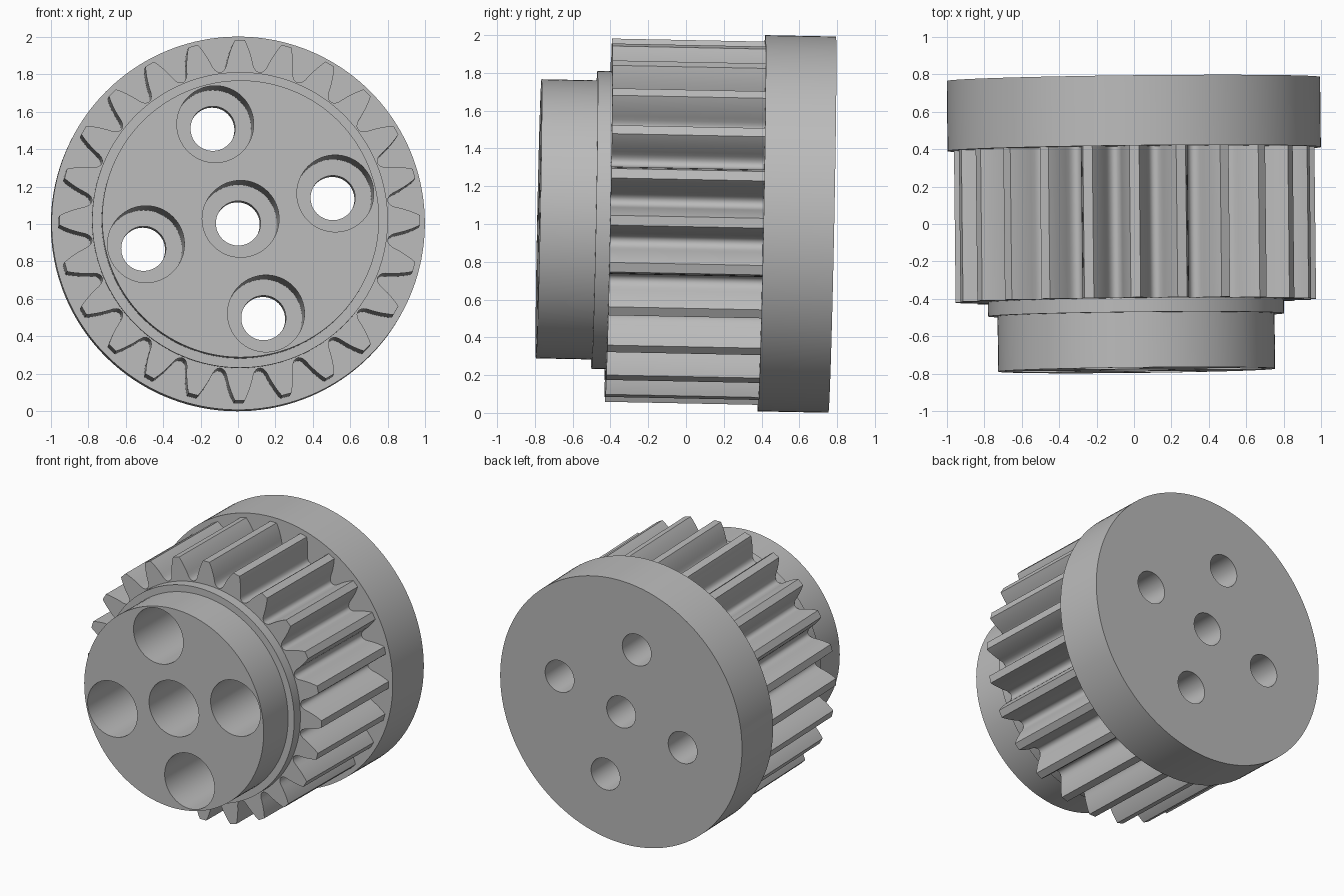
import bpy, bmesh, math
from mathutils import Matrix, Euler

cube = bpy.data.objects.get("Cube")
if cube:
    bpy.data.objects.remove(cube, do_unlink=True)

grey = bpy.data.materials.new("machined grey")
grey.use_nodes = True
colour = (0.5, 0.5, 0.5, 1)
grey.diffuse_color = colour
grey.node_tree.nodes["Principled BSDF"].inputs["Base Color"].default_value = colour

# The shaft leans very slightly off the y axis
PLACE = Matrix.Translation((0.0055, 0, 1.012)) @ Euler((-0.02, 0, 0.011)).to_matrix().to_4x4()


def circle(radius, sides, cx=0.0, cz=0.0):
    turn = 2 * math.pi / sides
    return [(cx + radius * math.cos(i * turn), cz + radius * math.sin(i * turn)) for i in range(sides)]


def gear_outline(teeth):
    # radius and half width of one tooth flank, root to tip
    flank = [(0.797, 0.098), (0.802, 0.088), (0.812, 0.079), (0.828, 0.072),
             (0.85, 0.067), (0.88, 0.059), (0.91, 0.049), (0.94, 0.037), (0.962, 0.026)]
    tooth = [(r, -w) for r, w in flank] + [(r, w) for r, w in reversed(flank)]
    points = []
    for i in range(teeth):
        for r, w in tooth:
            a = 2 * math.pi * i / teeth + w / r
            points.append((r * math.cos(a), r * math.sin(a)))
    return points


def prism(name, outlines, front, back):
    """Extrude closed x-z outlines along y into one object."""
    bm = bmesh.new()
    for outline in outlines:
        face = bm.faces.new([bm.verts.new((x, front, z)) for x, z in outline])
        moved = bmesh.ops.extrude_face_region(bm, geom=[face], use_keep_orig=True)["geom"]
        verts = [g for g in moved if isinstance(g, bmesh.types.BMVert)]
        bmesh.ops.translate(bm, verts=verts, vec=(0, back - front, 0))
    bmesh.ops.recalc_face_normals(bm, faces=bm.faces)
    mesh = bpy.data.meshes.new(name)
    bm.to_mesh(mesh)
    bm.free()
    mesh.materials.append(grey)
    obj = bpy.data.objects.new(name, mesh)
    obj.matrix_world = PLACE
    bpy.context.collection.objects.link(obj)
    return obj


# One central bore and four on a circle around it
centres = [(0, 0)]
for k in range(4):
    a = math.radians(15 + 90 * k)
    centres.append((0.523 * math.cos(a), 0.523 * math.sin(a)))


def bores(name, radius):
    obj = prism(name, [circle(radius, 64, x, z) for x, z in centres], -1.5, 1.5)
    obj.hide_render = True
    return obj


wide = bores("wide_bore_cutter", 0.205)
narrow = bores("narrow_bore_cutter", 0.119)

# Stacked parts from front to back
parts = [
    (prism("hub", [circle(0.739, 128)], -0.78, -0.485), wide),
    (prism("collar", [circle(0.789, 128)], -0.485, -0.41), wide),
    (prism("gear_teeth", [gear_outline(24)], -0.41, 0.40), wide),
    (prism("flange", [circle(0.996, 160)], 0.40, 0.774), narrow),
]

for obj, cutter in parts:
    cut = obj.modifiers.new("bores", "BOOLEAN")
    cut.operation = "DIFFERENCE"
    cut.solver = "EXACT"
    cut.object = cutter
    bpy.ops.object.select_all(action="DESELECT")
    obj.select_set(True)
    bpy.context.view_layer.objects.active = obj
    bpy.ops.object.modifier_apply(modifier=cut.name)
    bpy.ops.object.shade_smooth_by_angle(angle=math.radians(28))

for cutter in (wide, narrow):
    bpy.data.objects.remove(cutter, do_unlink=True)
